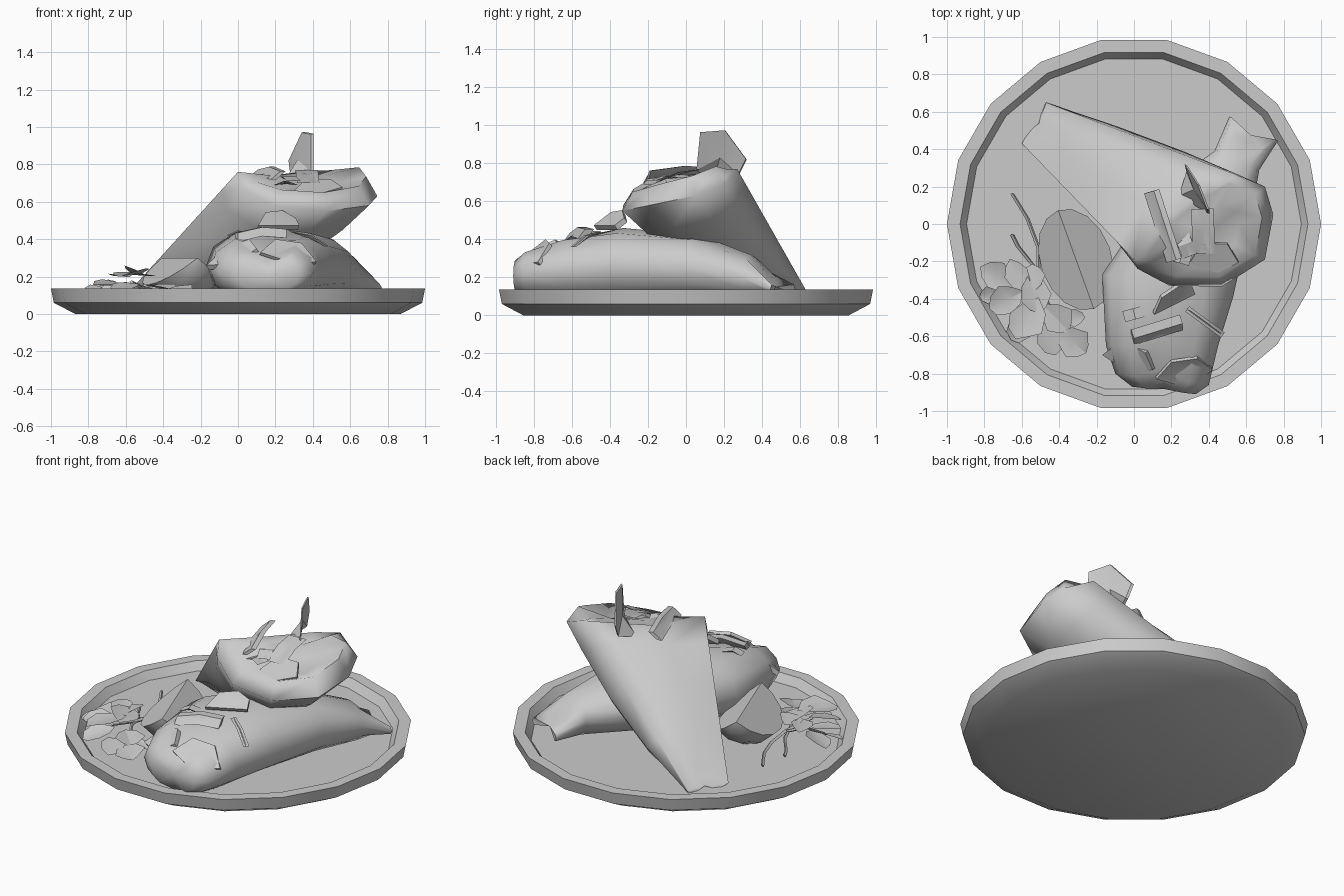
import bpy, bmesh, math, random
from mathutils import Vector as V

if "Cube" in bpy.data.objects:
    bpy.data.objects.remove(bpy.data.objects["Cube"])
random.seed(4)


def make(name, verts, faces, angle=40):
    me = bpy.data.meshes.new(name)
    me.from_pydata([tuple(v) for v in verts], [], faces)
    bm = bmesh.new()
    bm.from_mesh(me)
    bmesh.ops.recalc_face_normals(bm, faces=bm.faces)
    bm.to_mesh(me)
    bm.free()
    me.shade_smooth()
    me.set_sharp_from_angle(angle=math.radians(angle))
    ob = bpy.data.objects.new(name, me)
    bpy.context.collection.objects.link(ob)
    return ob


def loft(name, rings, angle=40):
    """Skin a list of equal closed rings and cap both ends."""
    n = len(rings[0])
    verts = [p for r in rings for p in r]
    faces = []
    for k in range(len(rings) - 1):
        for i in range(n):
            j = (i + 1) % n
            faces.append((k*n+i, k*n+j, (k+1)*n+j, (k+1)*n+i))
    for k in (0, len(rings) - 1):
        mid = sum((V(p) for p in rings[k]), V()) / n
        verts.append(mid)
        faces += [(k*n+i, k*n+(i+1) % n, len(verts)-1) for i in range(n)]
    return make(name, verts, faces, angle)


def slab(name, pts, thick):
    """Flat polygon with thickness."""
    pts = [V(p) for p in pts]
    nrm = (pts[1]-pts[0]).cross(pts[2]-pts[0]).normalized() * thick
    return loft(name, [pts, [p + nrm for p in pts]], 30)


def strip(name, p, q, width, thick, side=None):
    p, q = V(p), V(q)
    s = V(side) if side else (q-p).cross(V((0, 0, 1)))
    s = s.normalized() * width / 2
    m = (p + q) / 2 + V((0, 0, 0.02))
    return slab(name, [p-s, m-s, q-s, q+s, m+s, p+s], thick)


# plate
profile = [(0.87, 0), (0.985, 0.06), (1, 0.135), (0.93, 0.135), (0.895, 0.085)]
loft("plate", [[(r*math.cos(math.radians(20*i)), r*math.sin(math.radians(20*i)), z)
                for i in range(18)] for r, z in profile], 50)

# leaning wrap: mouth ring lofted straight down to a flattened, notched tail
mouth = [V(p) for p in [(0, -.19, .76), (.02, -.24, .67), (.19, -.33, .58), (.47, -.335, .55),
                        (.7, -.19, .58), (.745, .05, .63), (.7, .2, .69), (.53, .27, .77),
                        (.4, .2, .765), (.16, .02, .74)]]
along = [0, .12, .3, .5, .7, .85, 1, 1, .66, .33]
ta, tb = V((-.6, .43, .1)), V((-.47, .65, .1))
rings = []
for t in (0, .3, .6, .85, 1):
    ring = []
    for i, m in enumerate(mouth):
        w = math.sin(math.pi * min(i, 7) / 7)
        top = 1 if i > 7 else 0
        e = ta.lerp(tb, along[i]) - V((0, 0, 0.03 * w))
        e += V((.05, -.03, .03)) * (top or (i in (3, 4)))
        bend = math.sin(math.pi * t)
        ring.append(e.lerp(m, t) + V((.08, .02, -.13)) * w * bend + V((-.02, .02, .04)) * top * bend)
    rings.append(ring)
cen = V((.41, -.04, .66))
lift = [.01, .04, .07, .08, .09, .1, .1, .02, -.02, 0]
rings.append([cen.lerp(p, .82) + V((0, 0, l)) for p, l in zip(mouth, lift)])
rings.append([cen.lerp(p, .45) + V((0, 0, .03)) for p in mouth])
loft("leaning_wrap", rings, 75)

# lying wrap: centre, half side vector, half height
secs = [((.64, .51, .14), (.13, -.065), .045), ((.55, .34, .2), (.12, -.05), .12),
        ((.37, .08, .25), (.245, -.09), .17), ((.18, -.33, .26), (.35, -.06), .2),
        ((.15, -.65, .24), (.3, 0), .18), ((.15, -.83, .22), (.25, -.03), .13),
        ((.16, -.89, .21), (.17, -.02), .09)]
rings = []
for k, (c, s, h) in enumerate(secs):
    ring = []
    for i in range(12):
        a = 2 * math.pi * i / 12
        ca, sa = math.cos(a), math.sin(a)
        ca = math.copysign(abs(ca) ** .8, ca)
        p = V(c) + V((s[0], s[1], 0)) * ca + V((0, 0, h * sa))
        if k >= 4 and i in (3, 9):      # dent between the two folded lobes
            p += V((0, .05, -.03))
        if k == 0 and i in (2, 3, 4, 8, 9, 10):   # notch in the twisted tail
            p += V((-.03, -.07, .02))
        ring.append(p)
    rings.append(ring)
loft("lying_wrap", rings, 60)

# folded flaps around the lying wrap mouth
slab("flap_left", [(-.17, -.7, .26), (-.06, -.62, .36), (.06, -.69, .4), (.1, -.78, .35), (-.02, -.8, .27)], .03)
slab("flap_right", [(.12, -.83, .33), (.2, -.74, .4), (.34, -.72, .38), (.42, -.78, .28), (.3, -.88, .27)], .02)

# filling of the lying wrap
strip("filling_bar", (0, -.63, .41), (.26, -.55, .43), .06, .05, (0, -.6, -.8))
strip("filling_small", (-.05, -.51, .42), (.06, -.48, .43), .03, .03)
slab("filling_slice", [(.1, -.47, .45), (.32, -.36, .45), (.3, -.31, .49), (.23, -.32, .53), (.14, -.38, .52)], .03)
strip("filling_shred", (.28, -.46, .44), (.47, -.6, .36), .02, .015)

# filling of the leaning wrap
slab("tall_chip", [(.24, .15, .70), (.28, .28, .74), (.27, .32, .82), (.34, .21, .97),
                   (.39, .08, .96), (.39, .06, .76)], .015)
strip("filling_strip_1", (.08, .17, .75), (.2, -.2, .74), .07, .03, (.7, .2, .6))
strip("filling_strip_2", (.35, .08, .77), (.36, -.16, .7), .09, .03)
strip("filling_cube_1", (.2, -.17, .69), (.3, -.2, .69), .05, .05)
strip("filling_cube_2", (.23, -.05, .72), (.28, -.18, .71), .04, .04)
slab("filling_leaf", [(.3, -.2, .64), (.42, -.27, .62), (.56, -.2, .66), (.5, -.1, .7), (.36, -.1, .7)], .02)

# citrus wedge: two flat half-moons meeting at a ridge, rind below
mid, d, pr = V((-.31, -.19, .3)), V((.34, -.94, 0)), V((.94, .34, 0))
rings = []
for k in range(9):
    t = math.pi * k / 8
    r = max(.24 * math.sin(t), .005)
    base = mid + d * (.28 * math.cos(t))
    rings.append([base] + [base + (pr * math.sin(f) - V((0, 0, math.cos(f)))) * r
                           for f in (-.92, -.45, 0, .45, .92)])
loft("citrus_wedge", rings, 35)


# herb sprig: faceted leaves and curved stems
def leaf(name, x, y, z, size, yaw, tilt):
    f = V((math.cos(yaw), math.sin(yaw), tilt))
    s = V((-math.sin(yaw), math.cos(yaw), random.uniform(-.4, .4)))
    out = [(-1, 0), (-.5, .6), (.3, .85), (.9, .45), (1.1, 0), (.8, -.5), (.2, -.8), (-.5, -.55)]
    vs = [V((x, y, z)) + (f*a + s*b) * size * random.uniform(.85, 1.1)
          + V((0, 0, abs(b) * size * .25)) for a, b in out]
    make(name, vs + [V((x, y, z))], [(i, (i+1) % 8, 8) for i in range(8)], 30)


leaves = [(-.72, -.29, .14, .1, 2.6), (-.67, -.4, .15, .1, 3.6), (-.57, -.5, .21, .12, 4.2),
          (-.53, -.37, .21, .1, 5), (-.62, -.28, .2, .09, 2), (-.42, -.5, .14, .1, 5.5),
          (-.33, -.63, .12, .1, 5.6), (-.45, -.6, .12, .09, 5), (-.6, -.54, .14, .09, 4.1),
          (-.54, -.29, .21, .08, 1.6), (-.77, -.38, .13, .06, 3.3), (-.33, -.5, .12, .06, 0)]
for i, l in enumerate(leaves):
    leaf(f"herb_leaf_{i}", *l, random.uniform(-.25, .3))

for i, path in enumerate([[(-.65, .16, .12), (-.57, .03, .13), (-.51, -.13, .12), (-.51, -.27, .14), (-.57, -.45, .17)],
                          [(-.65, -.06, .1), (-.62, -.12, .1), (-.54, -.22, .12), (-.5, -.35, .15), (-.42, -.5, .13)],
                          [(-.52, -.27, .14), (-.6, -.34, .16), (-.72, -.37, .14)]]):
    rings = [[V(p) + V((.011*math.cos(a), .006*math.sin(a), .011*math.sin(a)))
              for a in (0, 1.57, 3.14, 4.71)] for p in path]
    loft(f"herb_stem_{i}", rings, 30)
